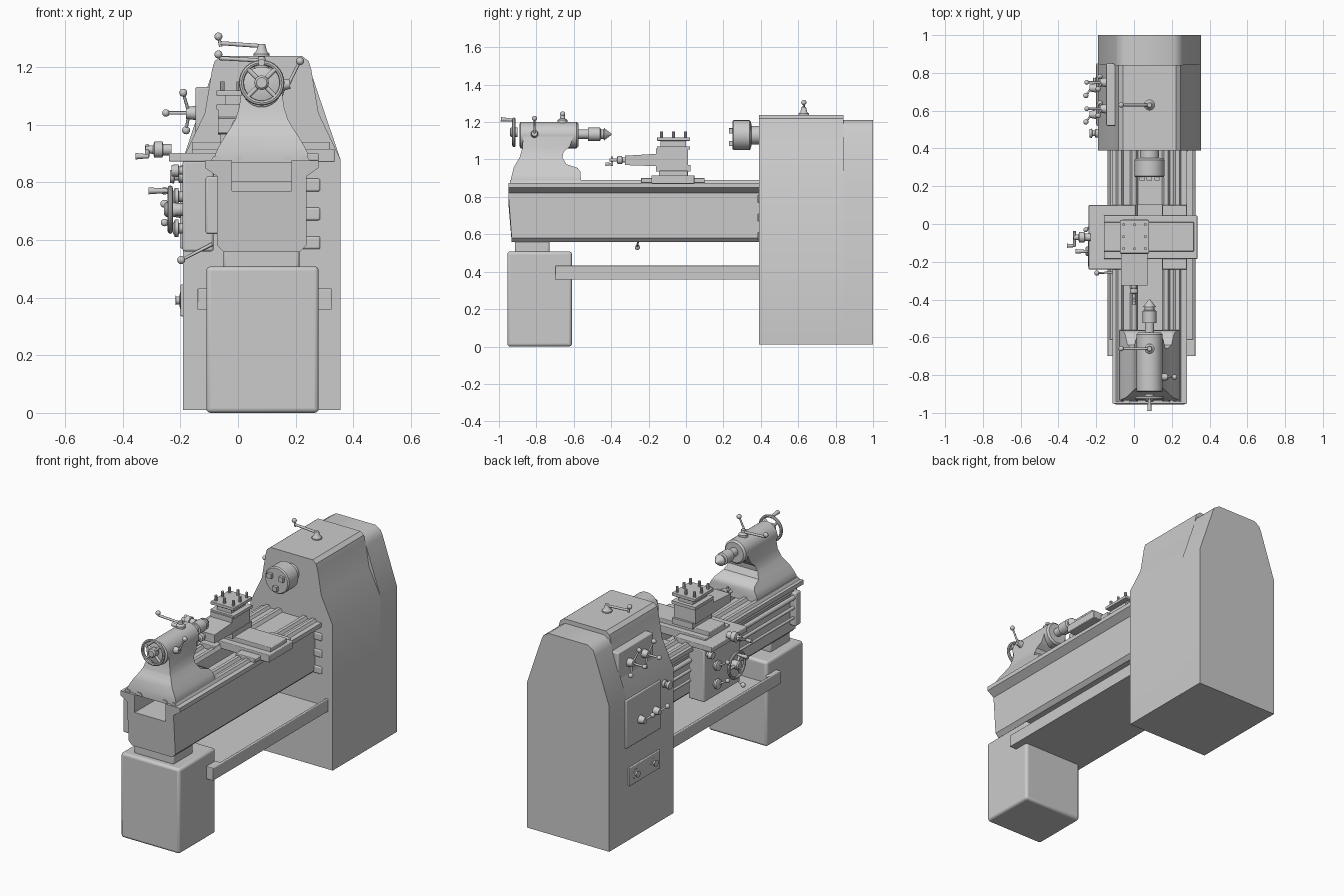
import bpy, bmesh, math
from mathutils import Vector

if "Cube" in bpy.data.objects:
    bpy.data.objects.remove(bpy.data.objects["Cube"], do_unlink=True)

GREY = bpy.data.materials.new("machine_grey")
GREY.use_nodes = True
GREY.diffuse_color = (0.6, 0.6, 0.6, 1)
GREY.node_tree.nodes["Principled BSDF"].inputs["Base Color"].default_value = (0.6, 0.6, 0.6, 1)
parts = []
CX = 0.082   # centre line of the machine
AXIS = 1.13  # spindle height


def make(name, bm):
    bmesh.ops.recalc_face_normals(bm, faces=bm.faces)
    mesh = bpy.data.meshes.new(name)
    bm.to_mesh(mesh)
    bm.free()
    mesh.materials.append(GREY)
    ob = bpy.data.objects.new(name, mesh)
    bpy.context.collection.objects.link(ob)
    parts.append(ob)
    return ob


def bevel(ob, width, segments=3):
    m = ob.modifiers.new("bevel", 'BEVEL')
    m.width, m.segments, m.limit_method = width, segments, 'ANGLE'
    return ob


def prism(name, pts, axis, a, b):
    """Extrude a profile: (x, z) along y, (y, z) along x or (x, y) along z."""
    bm = bmesh.new()
    put = {'y': lambda p, t: (p[0], t, p[1]), 'x': lambda p, t: (t, p[0], p[1]),
           'z': lambda p, t: (p[0], p[1], t)}[axis]
    lo = [bm.verts.new(put(p, a)) for p in pts]
    hi = [bm.verts.new(put(p, b)) for p in pts]
    bm.faces.new(lo)
    bm.faces.new(hi[::-1])
    for i in range(len(pts)):
        j = (i + 1) % len(pts)
        bm.faces.new((lo[i], lo[j], hi[j], hi[i]))
    return make(name, bm)


def box(name, x0, x1, y0, y1, z0, z1, r=0.0):
    ob = prism(name, [(x0, y0), (x1, y0), (x1, y1), (x0, y1)], 'z', z0, z1)
    return bevel(ob, r) if r else ob


def sym(half):
    return [(CX + x, z) for x, z in half] + [(CX - x, z) for x, z in reversed(half)]


def turned(name, start, direction, profile, seg=24):
    """Lathe a list of (distance, radius) along a direction."""
    bm = bmesh.new()
    rot = Vector(direction).to_track_quat('Z', 'Y')
    rings = [[bm.verts.new(Vector(start) + rot @ Vector((r * math.cos(i * math.tau / seg),
              r * math.sin(i * math.tau / seg), d))) for i in range(seg)] for d, r in profile]
    for p, q in zip(rings, rings[1:]):
        for i in range(seg):
            j = (i + 1) % seg
            bm.faces.new((p[i], p[j], q[j], q[i]))
    bm.faces.new(rings[0])
    bm.faces.new(rings[-1])
    return make(name, bm)


def rod(name, a, b, r, r2=None, seg=12):
    d = Vector(b) - Vector(a)
    return turned(name, a, d, [(0, r), (d.length, r2 or r)], seg)


def ball(name, c, r):
    bm = bmesh.new()
    bmesh.ops.create_uvsphere(bm, u_segments=12, v_segments=8, radius=r)
    bmesh.ops.translate(bm, verts=bm.verts, vec=c)
    return make(name, bm)


def lever(name, a, b, r=0.006, knob=0.014):
    rod(name + "_arm", a, b, r, r * 0.8)
    ball(name + "_ball", b, knob)


def handwheel(name, c, axis, radius, tube, spokes):
    rot = Vector(axis).to_track_quat('Z', 'Y')
    bpy.ops.mesh.primitive_torus_add(major_radius=radius, minor_radius=tube, major_segments=32,
                                     minor_segments=8, location=c, rotation=rot.to_euler())
    ob = bpy.context.object
    ob.name = name
    ob.data.materials.append(GREY)
    parts.append(ob)
    for i in range(spokes):
        a = math.tau * (i + 0.5) / spokes
        rod(name + "_spoke", c, Vector(c) + rot @ Vector((math.cos(a) * radius, math.sin(a) * radius, 0)), 0.008)
    turned(name + "_hub", Vector(c) - Vector(axis) * 0.02, axis, [(0, 0.025), (0.035, 0.025), (0.042, 0.018)])


def boolean(ob, cutter, op):
    m = ob.modifiers.new("bool", 'BOOLEAN')
    m.object, m.operation, m.solver = cutter, op, 'EXACT'
    mesh = bpy.data.meshes.new_from_object(ob.evaluated_get(bpy.context.evaluated_depsgraph_get()))
    ob.modifiers.clear()
    ob.data = mesh
    parts.remove(cutter)
    bpy.data.objects.remove(cutter, do_unlink=True)


# Headstock cabinet and rear cover
prism("headstock", sym([(.273, .01), (.273, .88), (.197, 1.04), (.172, 1.19), (.163, 1.22), (.14, 1.238)]), 'y', .39, .842)
prism("rear_cover", sym([(.273, .01), (.273, .88), (.178, 1.16), (.165, 1.19), (.13, 1.212)]), 'y', .842, 1.0)
for z in (.59, .69, .79):
    bevel(box("cabinet_vent", .2, .285, .382, .395, z - .022, z + .022), .02)

# Control panels on the operator side
box("speed_panel", -.147, -.05, .52, .85, .965, 1.13, .006)
box("feed_panel", -.2, -.15, .52, .85, .57, .86, .006)
box("switch_panel", -.2, -.15, .53, .82, .335, .445, .004)
for y in (.61, .75):
    rod("speed_hub", (-.14, y, 1.04), (-.18, y, 1.04), .026, .02)
    lever("speed_lever_up", (-.17, y, 1.04), (-.19, y - .035, 1.11))
    lever("speed_lever_down", (-.17, y, 1.04), (-.18, y + .03, .98))
    rod("speed_pin", (-.17, y, 1.04), (-.25, y, 1.04), .006)
    ball("speed_knob", (-.25, y, 1.04), .013)
for y in (.58, .72):
    rod("feed_hub", (-.19, y, .7), (-.235, y, .7), .026, .018)
    lever("feed_lever", (-.225, y, .7), (-.255, y - .04, .725))
for y in (.59, .76):
    turned("switch_knob", (-.195, y, .39), (-1, 0, 0), [(0, .03), (.006, .03), (.008, .014), (.02, .014), (.022, .02)])
turned("start_knob", (-.185, .48, .82), (-1, 0, 0), [(0, .022), (.02, .022), (.022, .015), (.035, .015), (.037, .025), (.05, .022)])

# Headstock top lever
turned("top_hub", (CX, .63, 1.23), (0, 0, 1), [(0, .028), (.015, .028), (.025, .018), (.05, .012)])
rod("top_arm", (CX, .63, 1.272), (-.06, .63, 1.282), .007)
lever("top_handle", (-.06, .63, 1.27), (-.068, .63, 1.305))

# Spindle and chuck
turned("chuck", (CX, .4, AXIS), (0, -1, 0), [(0, .05), (.05, .05), (.052, .07), (.06, .08), (.145, .08), (.152, .074)], 32)
for i in range(3):
    a = math.tau * i / 3 + .5
    c, s = math.cos(a) * .045 + CX, math.sin(a) * .045 + AXIS
    box("chuck_jaw", c - .014, c + .014, .23, .26, s - .014, s + .014)

# Bed: channel section with overhanging rails and guide ridges
bed = prism("bed", [(-.115, .875), (-.115, .85), (-.072, .82), (-.072, .58), (-.05, .558), (.215, .558), (.237, .58),
                    (.237, .82), (.28, .85), (.28, .875), (.185, .875), (.185, .77), (-.02, .77), (-.02, .875)],
            'y', -.95, .395)
for v in bed.data.vertices:
    if v.co.y < -.9 and v.co.z < .6:
        v.co.y += .018
for x in (-.075, .0, .17, .23):
    prism("guide_ridge", [(x - .022, .872), (x - .01, .89), (x + .01, .89), (x + .022, .872)], 'y', -.94, .395)
box("rail_bridge", -.03, .19, .1, .395, .8, .87)
rod("lead_screw", (-.095, -.9, .79), (-.095, .4, .79), .014)
rod("feed_rod", (-.095, -.9, .73), (-.095, .4, .73), .01)
rod("control_rod", (-.095, -.9, .67), (-.095, .4, .67), .008)
box("rod_bracket", -.112, -.06, -.93, -.88, .62, .82, .008)
box("gear_rack", -.085, -.065, -.9, .39, .81, .835)

# Front pedestal and neck
box("pedestal", -.11, .28, -.955, -.61, 0, .508, .015)
box("pedestal_neck", -.05, .213, -.915, -.73, .5, .57, .01)

# Chip tray with a raised rim
box("tray_floor", -.14, .325, -.7, .395, .358, .385)
for x0, x1, y0, y1 in ((-.14, -.125, -.7, .395), (.31, .325, -.7, .395), (-.14, .325, -.7, -.685)):
    box("tray_rim", x0, x1, y0, y1, .36, .432, .004)
for x0, x1 in ((-.14, -.1), (.27, .325)):
    box("tray_ear", x0, x1, -.7, -.61, .36, .432, .006)

# Tailstock body: flared front profile meets a waisted side profile
body = prism("tailstock_body", sym([(.16, .868), (.16, .9), (.148, .925), (.13, .955), (.11, .985), (.09, 1.02),
                                    (.078, 1.06), (.068, 1.13)]), 'y', -1, -.5)
side = prism("tailstock_side", [(-.935, .868), (-.935, .9), (-.92, .96), (-.89, 1.01), (-.875, 1.06), (-.87, 1.13), (-.6, 1.13),
                                (-.62, 1.07), (-.655, 1.04), (-.66, 1.01), (-.64, .975), (-.58, .955), (-.565, .935), (-.56, .868)], 'x', -.3, .5)
boolean(body, side, 'INTERSECT')
turned("tailstock_barrel", (CX, -.89, AXIS), (0, 1, 0), [(0, .06), (.006, .07), (.305, .07), (.315, .06)], 32)
turned("quill", (CX, -.58, AXIS + .005), (0, 1, 0), [(0, .025), (.055, .025), (.056, .036), (.12, .036), (.125, .026),
       (.14, .026), (.141, .034), (.182, .003)])
handwheel("tail_wheel", (CX, -.92, 1.145), (0, -1, 0), .07, .009, 4)
rod("tail_wheel_handle", (CX, -.92, 1.21), (CX, -.99, 1.215), .007, .012)
turned("clamp_hub", (CX, -.66, 1.19), (0, 0, 1), [(0, .026), (.02, .026), (.03, .014), (.045, .012)])
rod("clamp_arm", (CX, -.66, 1.222), (-.065, -.66, 1.23), .007)
ball("clamp_ball", (-.068, -.66, 1.243), .014)
rod("side_lock_hub", (.14, -.81, 1.135), (.18, -.81, 1.14), .022, .016)
lever("side_lock", (.175, -.81, 1.14), (.215, -.81, 1.22))

# Carriage saddle and cross slide
box("saddle_wing", -.24, .01, -.24, .1, .872, .902, .004)
box("saddle_rear", .15, .28, -.24, .1, .875, .9, .004)
box("saddle_bridge", -.16, .335, -.185, .045, .87, .915, .004)
box("cross_slide", -.16, .318, -.145, .01, .91, .94, .004)
turned("cross_feed_dial", (-.23, -.07, .913), (-1, 0, 0), [(0, .02), (.03, .02), (.032, .028), (.06, .028), (.064, .015), (.09, .012)])
rod("cross_feed_crank", (-.315, -.04, .925), (-.315, -.115, .89), .008)
rod("cross_feed_handle", (-.31, -.115, .89), (-.355, -.115, .89), .007, .011)

# Compound slide and tool post
box("compound_base", -.06, .075, -.16, .025, .935, .97)
prism("compound_slide", [(-.325, .97), (-.325, 1.02), (-.16, 1.03), (-.16, 1.06), (.012, 1.06), (.012, .965), (-.18, .965)], 'x', -.07, .072)
turned("compound_dial", (0, -.32, .997), (0, -1, 0), [(0, .014), (.02, .014), (.022, .022), (.045, .022), (.05, .009), (.09, .009)])
rod("compound_crank", (.0, -.395, 1.015), (.0, -.395, .965), .006)
rod("compound_handle", (.0, -.39, .975), (.0, -.43, .975), .006, .009)
box("tool_post", -.045, .05, -.135, .0, 1.055, 1.105)
box("tool_post_base", -.075, .08, -.155, .022, 1.052, 1.07)
box("tool_post_plate", -.075, .08, -.155, .022, 1.1, 1.118, .003)
for x in (-.055, .0025, .06):
    for y in (-.13, -.067, -.003):
        if (x, y) != (.0025, -.067):
            rod("tool_bolt", (x, y, 1.11), (x, y, 1.15), .008, seg=8)

# Apron with handwheel, knobs and lever
box("apron", -.192, -.085, -.24, .1, .56, .875, .008)
handwheel("apron_wheel", (-.235, -.145, .705), (-1, 0, 0), .075, .009, 3)
rod("apron_shaft", (-.18, -.145, .705), (-.23, -.145, .705), .022)
rod("apron_wheel_handle", (-.24, -.145, .77), (-.31, -.145, .77), .007, .012)
for z in (.64, .75):
    turned("apron_knob", (-.185, .0, z), (-1, 0, 0), [(0, .018), (.02, .018), (.022, .03), (.034, .03), (.04, .016)])
    lever("apron_knob_lever", (-.215, .0, z), (-.255, -.03, z + .02), .006, .013)
turned("saddle_lock", (-.185, .07, .84), (-1, 0, 0), [(0, .014), (.02, .014), (.021, .022), (.045, .02)])
lever("reverse_lever", (-.09, -.255, .585), (-.197, -.26, .53))

# Smooth round surfaces, keeping edges sharp
bpy.ops.object.select_all(action='DESELECT')
for ob in parts:
    ob.select_set(True)
bpy.context.view_layer.objects.active = parts[0]
bpy.ops.object.shade_smooth_by_angle(angle=math.radians(35))
